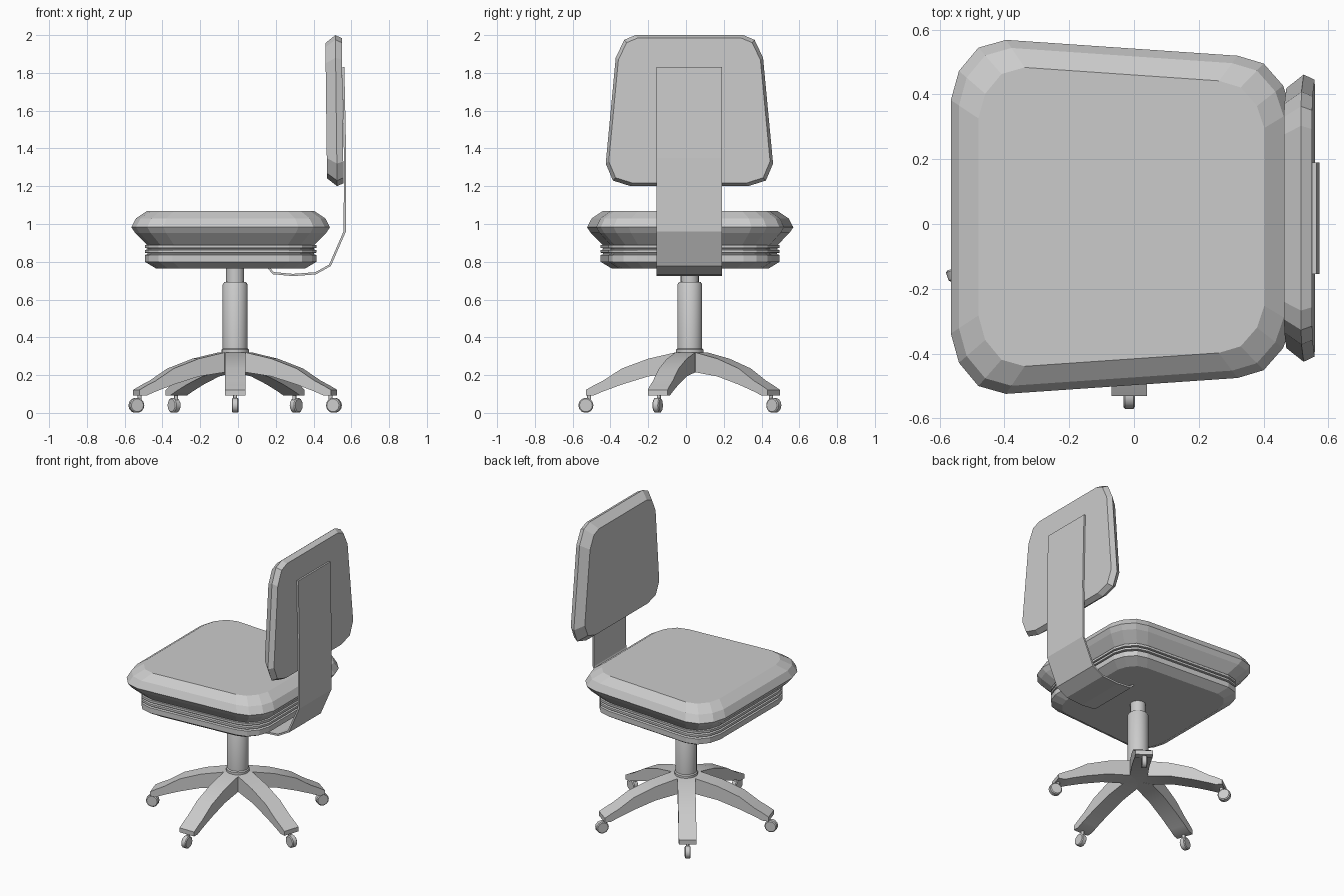
import bpy, bmesh, math
from mathutils import Matrix, Vector

if "Cube" in bpy.data.objects:
    bpy.data.objects.remove(bpy.data.objects["Cube"])

CX, CY = -0.015, 0.02          # pedestal axis


def loft(name, rings, smooth=None):
    """Skin a list of equal-length closed rings and cap both ends."""
    bm = bmesh.new()
    vs = [[bm.verts.new(p) for p in r] for r in rings]
    n = len(rings[0])
    for a, b in zip(vs, vs[1:]):
        for i in range(n):
            j = (i + 1) % n
            bm.faces.new((a[i], a[j], b[j], b[i]))
    bm.faces.new(vs[0][::-1])
    bm.faces.new(vs[-1])
    bmesh.ops.remove_doubles(bm, verts=bm.verts, dist=1e-5)
    bmesh.ops.dissolve_degenerate(bm, dist=1e-5, edges=bm.edges)
    bmesh.ops.recalc_face_normals(bm, faces=bm.faces)
    me = bpy.data.meshes.new(name)
    bm.to_mesh(me)
    bm.free()
    ob = bpy.data.objects.new(name, me)
    bpy.context.collection.objects.link(ob)
    if smooth:
        bpy.context.view_layer.objects.active = ob
        ob.select_set(True)
        bpy.ops.object.shade_smooth_by_angle(angle=math.radians(smooth))
        ob.select_set(False)
    return ob


def mirrored(half):
    """Close a half outline by mirroring its second coordinate."""
    return half + [(a, -b) for a, b in reversed(half)]


def inset(outline, d):
    """Shrink an outline by d on every side about its centre."""
    us, vs = zip(*outline)
    cu, cv = (min(us) + max(us)) / 2, (min(vs) + max(vs)) / 2
    su = 1 - d / (max(us) - cu)
    sv = 1 - d / (max(vs) - cv)
    return [(cu + (u - cu) * su, cv + (v - cv) * sv) for u, v in outline]


def turned(name, profile, sides=20):
    """Round part on the pedestal axis from (radius, z) pairs."""
    ang = [2 * math.pi * i / sides for i in range(sides)]
    return loft(name, [[(CX + r * math.cos(a), CY + r * math.sin(a), z) for a in ang]
                       for r, z in profile], 40)


# Seat cushion and ribbed shell share one tapering outline
seat = mirrored([(-0.565, 0.36), (-0.54, 0.45), (-0.48, 0.522), (-0.395, 0.546),
                 (0.32, 0.497), (0.40, 0.473), (0.46, 0.405), (0.487, 0.325)])


def seat_part(name, layers):
    loft(name, [[(x, y + 0.022, z) for x, y in inset(seat, d)] for d, z in layers])


seat_part("seat_cushion", [(0.085, 0.887), (0.02, 0.953), (0, 0.983),
                           (0.025, 1.03), (0.085, 1.07)])
seat_part("seat_shell", [(0.13, 0.765), (0.072, 0.80), (0.072, 0.836), (0.085, 0.84),
                         (0.085, 0.846), (0.072, 0.848), (0.072, 0.862), (0.085, 0.865),
                         (0.085, 0.871), (0.072, 0.873), (0.072, 0.888), (0.09, 0.89)])

# Backrest pad: outline in (z, y), lofted along x with a slight lean
back = mirrored([(2.0, 0.285), (1.975, 0.345), (1.88, 0.39),
                 (1.32, 0.443), (1.23, 0.405), (1.2, 0.31)])
loft("backrest", [[(x + (1.6 - z) * 0.012, y + 0.018, z) for z, y in inset(back, d)]
                  for x, d in [(0.467, 0.042), (0.52, 0), (0.554, 0.016)]])

# Bent support strap from under the seat up the back
path = [Vector(p) for p in [(0.563, 1.83), (0.573, 1.35), (0.571, 0.96), (0.492, 0.778),
                            (0.412, 0.733), (0.29, 0.724), (0.185, 0.734), (0.155, 0.767)]]
rings = []
for i, p in enumerate(path):
    t = (path[min(i + 1, len(path) - 1)] - path[max(i - 1, 0)]).normalized()
    q = p + Vector((t.y, -t.x)) * 0.012      # inner side of the strap
    rings.append([(p.x, -0.155, p.y), (p.x, 0.19, p.y), (q.x, 0.19, q.y), (q.x, -0.155, q.y)])
loft("back_strap", rings)

# Gas column
turned("column_sleeve", [(0.072, 0.30), (0.072, 0.335), (0.066, 0.342),
                         (0.066, 0.68), (0.058, 0.692), (0.05, 0.692)])
turned("column_piston", [(0.048, 0.68), (0.048, 0.775)])

# Five arched legs meeting in a star, each with a caster
section = [(0, 0.32, 0.215, 0), (0.076, 0.32, 0.215, 0.055), (0.22, 0.287, 0.193, 0.055),
           (0.36, 0.235, 0.15, 0.055), (0.46, 0.17, 0.113, 0.055),
           (0.51, 0.145, 0.092, 0.055), (0.55, 0.122, 0.092, 0.055)]
for k in range(5):
    place = Matrix.Translation((CX, CY, 0)) @ Matrix.Rotation(math.radians(72 * k - 90), 4, 'Z')
    leg = loft(f"leg_{k + 1}", [[(r, -w, t), (r, w, t), (r, w, b), (r, -w, b)]
                                for r, t, b, w in section], 25)
    # Wheel with slightly bevelled rims
    ang = [2 * math.pi * i / 14 for i in range(14)]
    wheel = loft(f"caster_wheel_{k + 1}",
                 [[(0.55 + r * math.cos(a), y, 0.04 + r * math.sin(a)) for a in ang]
                  for y, r in [(-0.018, 0.034), (-0.013, 0.04), (0.013, 0.04), (0.018, 0.034)]], 30)
    # Short stem joining wheel and leg
    stem = loft(f"caster_stem_{k + 1}",
                [[(0.532 + 0.011 * math.cos(a), 0.011 * math.sin(a), z) for a in ang[::2]]
                 for z in (0.06, 0.1)], 60)
    for ob in (leg, wheel, stem):
        ob.matrix_world = place
